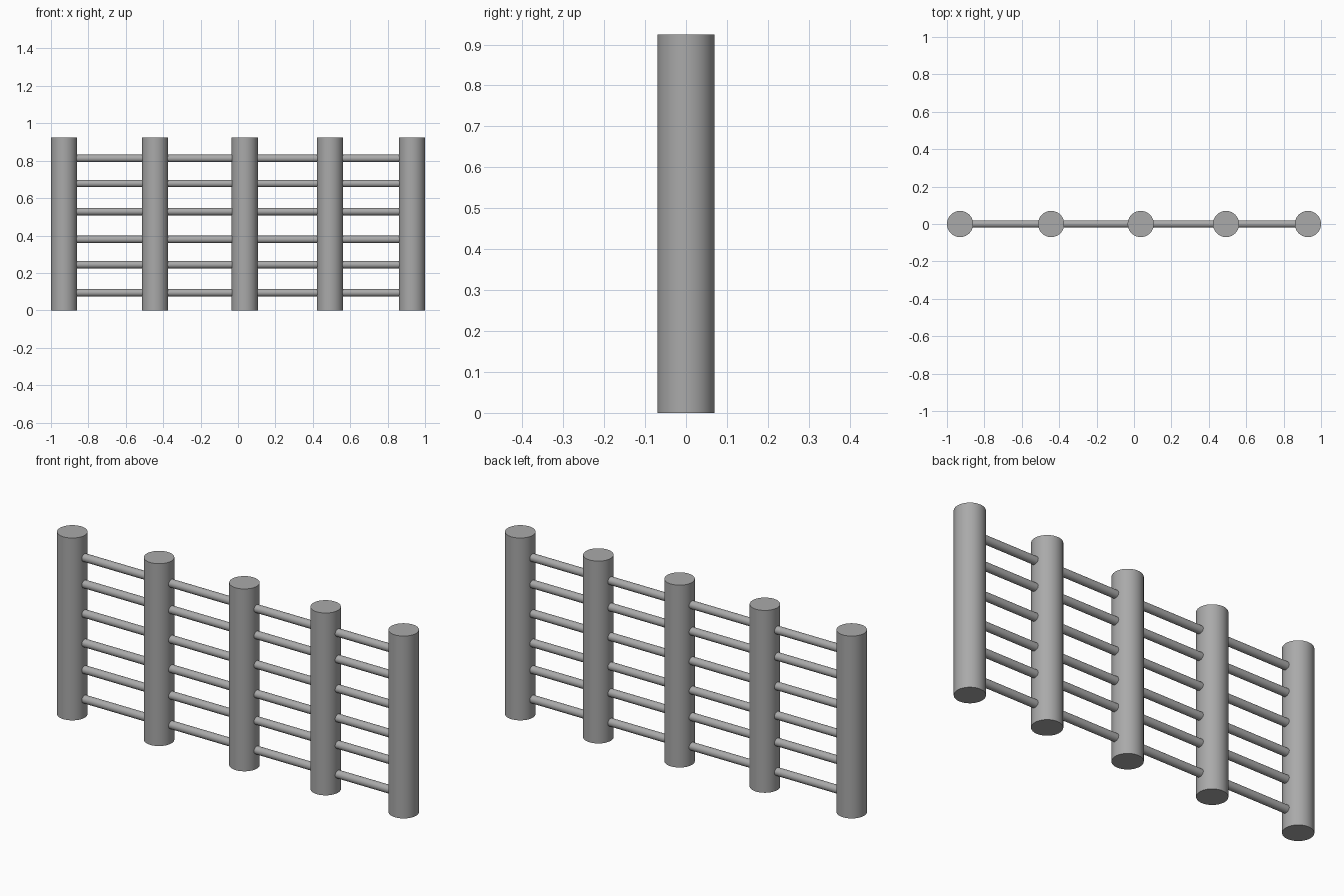
import bpy
import math

if "Cube" in bpy.data.objects:
    bpy.data.objects.remove(bpy.data.objects["Cube"])

POST_X = [-0.93, -0.443, 0.036, 0.492, 0.93]
RAIL_Z = [0.094, 0.244, 0.379, 0.528, 0.678, 0.812]
POST_R, POST_H, RAIL_R = 0.07, 0.925, 0.02

# Dark grey for every part
grey = bpy.data.materials.new("dark_grey")
grey.diffuse_color = (0.4, 0.4, 0.4, 1)
grey.use_nodes = True
grey.node_tree.nodes["Principled BSDF"].inputs["Base Color"].default_value = grey.diffuse_color


def cylinder(name, radius, length, location, rotation=(0, 0, 0), sides=64):
    bpy.ops.mesh.primitive_cylinder_add(vertices=sides, radius=radius, depth=length,
                                        location=location, rotation=rotation)
    obj = bpy.context.object
    obj.name = name
    obj.data.materials.append(grey)
    bpy.ops.object.shade_smooth_by_angle(angle=math.radians(30))
    return obj


# Upright round posts
for i, x in enumerate(POST_X, 1):
    cylinder(f"post_{i}", POST_R, POST_H, (x, 0, POST_H / 2))

# Thin horizontal rails running through the posts, ending inside the outer ones
for i, z in enumerate(RAIL_Z, 1):
    cylinder(f"rail_{i}", RAIL_R, POST_X[-1] - POST_X[0], (0, 0, z),
             (0, math.pi / 2, 0), 32)
